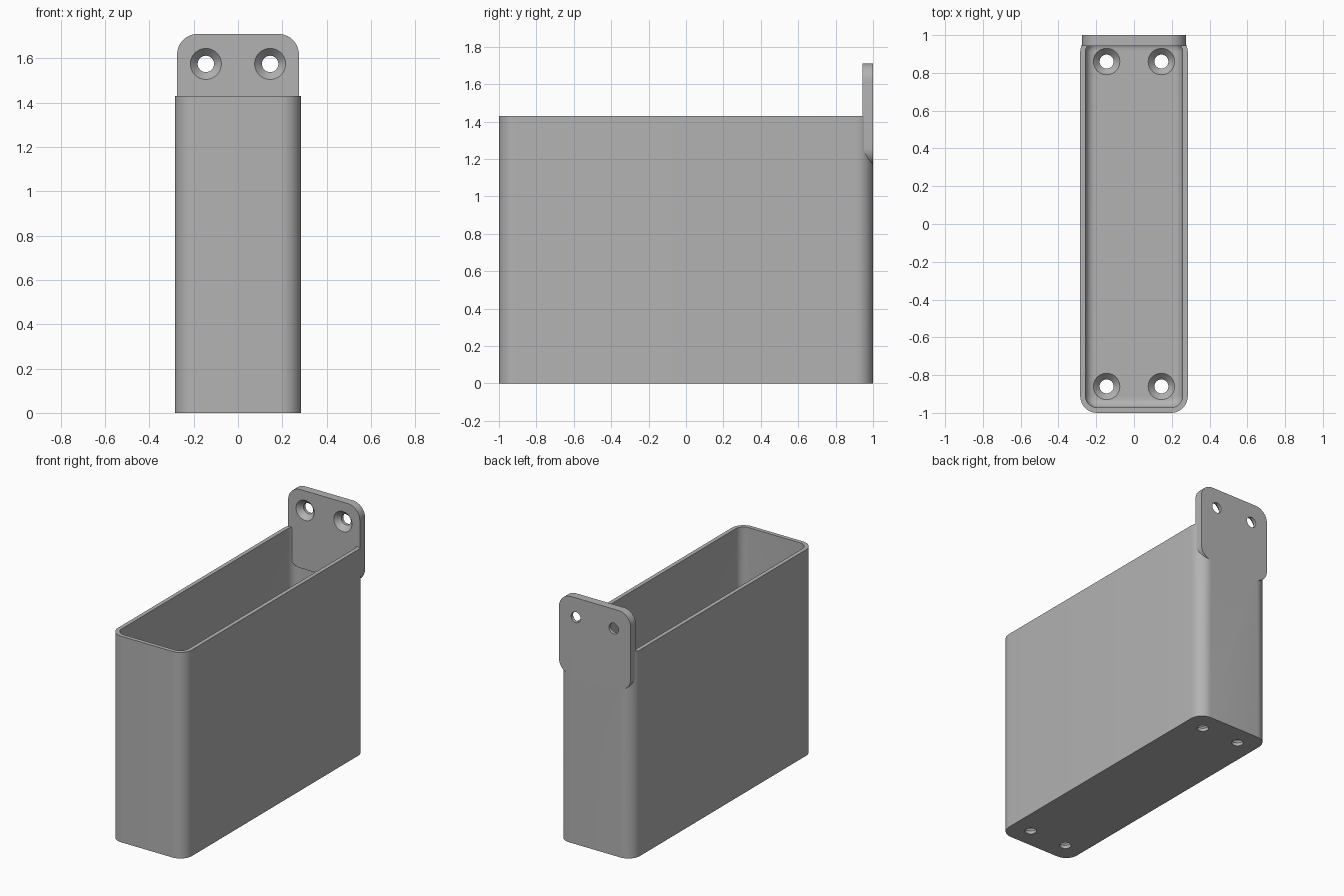
import bpy, bmesh, math

cube = bpy.data.objects.get("Cube")
if cube:
    bpy.data.objects.remove(cube, do_unlink=True)

HX, HY, HEIGHT = 0.285, 1.0, 1.43
WALL, FLOOR, CORNER, FILLET = 0.028, 0.057, 0.09, 0.05
PLATE_FRONT, HOLE_X = 0.943, 0.145

grey = bpy.data.materials.new("plain grey")
grey.use_nodes = True
colour = (0.45, 0.45, 0.45, 1)
grey.diffuse_color = colour
grey.node_tree.nodes["Principled BSDF"].inputs["Base Color"].default_value = colour


def rounded_rect(hx, hy, r, steps=10):
    """Counter-clockwise outline with four rounded corners."""
    points = []
    for i, (sx, sy) in enumerate([(1, 1), (-1, 1), (-1, -1), (1, -1)]):
        for k in range(steps + 1):
            a = math.pi / 2 * (i + k / steps)
            points.append((sx * (hx - r) + r * math.cos(a),
                           sy * (hy - r) + r * math.sin(a)))
    return points


def loft(name, rings):
    """Skin a stack of equal rings and cap both ends."""
    bm = bmesh.new()
    loops = [[bm.verts.new(p) for p in ring] for ring in rings]
    n = len(loops[0])
    for low, high in zip(loops, loops[1:]):
        for i in range(n):
            j = (i + 1) % n
            bm.faces.new((low[i], low[j], high[j], high[i]))
    bm.faces.new(loops[0][::-1])
    bm.faces.new(loops[-1])
    bmesh.ops.recalc_face_normals(bm, faces=bm.faces)
    mesh = bpy.data.meshes.new(name)
    bm.to_mesh(mesh)
    bm.free()
    mesh.materials.append(grey)
    obj = bpy.data.objects.new(name, mesh)
    bpy.context.collection.objects.link(obj)
    return obj


def apply_boolean(target, tool, operation):
    mod = target.modifiers.new(operation.title(), "BOOLEAN")
    mod.operation, mod.solver, mod.object = operation, "EXACT", tool
    bpy.context.view_layer.objects.active = target
    bpy.ops.object.modifier_apply(modifier=mod.name)
    bpy.data.objects.remove(tool, do_unlink=True)


def screw_cutter(location, tilt):
    """Countersunk hole, opening along local +z from the surface."""
    profile = [(0.037, -0.1), (0.037, -0.035), (0.07, 0), (0.07, 0.02)]
    rings = [[(r * math.cos(k * math.tau / 40), r * math.sin(k * math.tau / 40), z)
              for k in range(40)] for r, z in profile]
    cutter = loft("screw_cutter", rings)
    cutter.location = location
    cutter.rotation_euler.x = tilt
    cutter.hide_render = True
    return cutter


# Open box: outer wall, rim, inner wall, floor fillet
def ring(inset, z, r):
    return [(x, y, z) for x, y in rounded_rect(HX - inset, HY - inset, r)]


rings = [ring(0, 0, CORNER), ring(0, HEIGHT, CORNER),
         ring(WALL, HEIGHT, CORNER - WALL)]
for k in range(9):
    a = math.pi / 2 * k / 8
    inset = FILLET * (1 - math.cos(a))
    rings.append(ring(WALL + inset, FLOOR + FILLET * (1 - math.sin(a)),
                      CORNER - WALL - inset))
holder = loft("holder_box", rings)

# Mounting plate on the back wall
bottom, top = 1.165, 1.71
outline = rounded_rect(0.275, (top - bottom) / 2, 0.092)
plate = loft("mounting_plate", [[(x, y, z + (top + bottom) / 2) for x, z in outline]
                                for y in (PLATE_FRONT, HY)])
apply_boolean(holder, plate, "UNION")

# Countersunk screw holes in the plate and the floor
for x in (-HOLE_X, HOLE_X):
    apply_boolean(holder, screw_cutter((x, PLATE_FRONT, 1.575), math.pi / 2), "DIFFERENCE")
    for y in (-0.86, 0.86):
        apply_boolean(holder, screw_cutter((x, y, FLOOR), 0), "DIFFERENCE")

holder.select_set(True)
bpy.context.view_layer.objects.active = holder
bpy.ops.object.shade_smooth_by_angle(angle=math.radians(30))
